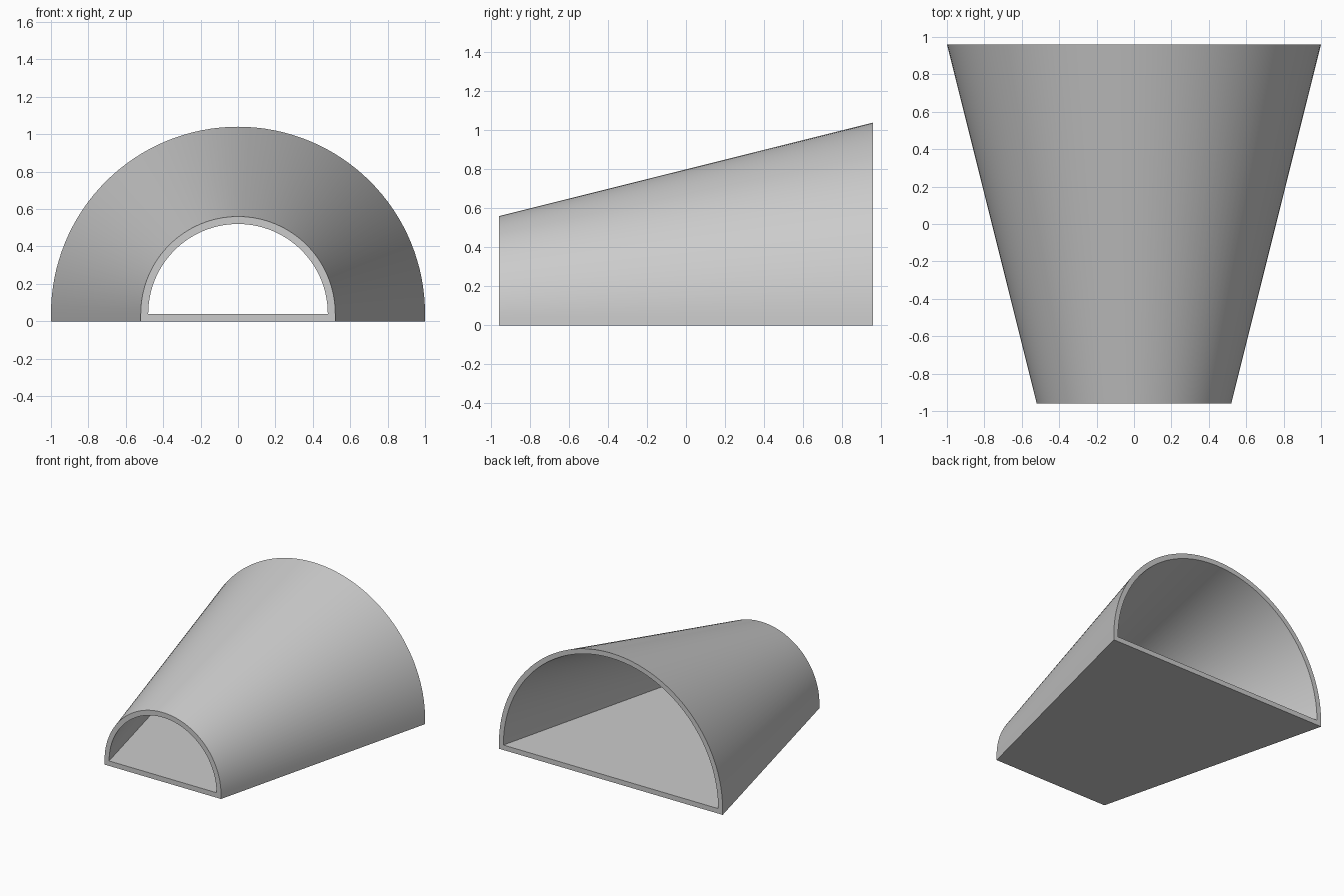
import bpy, bmesh
from math import cos, sin, pi, radians

cube = bpy.data.objects.get("Cube")
if cube:
    bpy.data.objects.remove(cube)

WALL = 0.04
SEGMENTS = 64
HALF_LENGTH = 0.96

grey = bpy.data.materials.new("plain_grey")
grey.use_nodes = True
colour = (0.6, 0.6, 0.6, 1)
grey.diffuse_color = colour
grey.node_tree.nodes["Principled BSDF"].inputs["Base Color"].default_value = colour

bm = bmesh.new()


def arch(radius, y):
    """Half circle standing on the floor's upper level."""
    angles = [pi * i / SEGMENTS for i in range(SEGMENTS + 1)]
    return [bm.verts.new((radius * cos(a), y, WALL + radius * sin(a))) for a in angles]


def end_section(radius, y):
    """Outer outline with its feet, inner outline, and the rim between them."""
    outer = arch(radius, y)
    inner = arch(radius - WALL, y)
    feet = [bm.verts.new((x, y, 0)) for x in (-radius, radius)]
    for i in range(SEGMENTS):
        bm.faces.new((outer[i], outer[i + 1], inner[i + 1], inner[i]))
    bm.faces.new((outer[0], inner[0], inner[-1], outer[-1], *feet))
    return outer + feet, inner


# Small front opening and large back opening
front = end_section(0.52, -HALF_LENGTH)
back = end_section(1.0, HALF_LENGTH)

# Outer shell with underside, and inner vault with floor
for a, b in zip(front, back):
    for i in range(len(a)):
        j = (i + 1) % len(a)
        bm.faces.new((a[i], a[j], b[j], b[i]))

bmesh.ops.recalc_face_normals(bm, faces=bm.faces)
mesh = bpy.data.meshes.new("tapered_tunnel")
bm.to_mesh(mesh)
bm.free()
mesh.materials.append(grey)

tunnel = bpy.data.objects.new("tapered_tunnel", mesh)
bpy.context.collection.objects.link(tunnel)
bpy.ops.object.select_all(action='DESELECT')
tunnel.select_set(True)
bpy.context.view_layer.objects.active = tunnel
bpy.ops.object.shade_smooth_by_angle(angle=radians(30))
